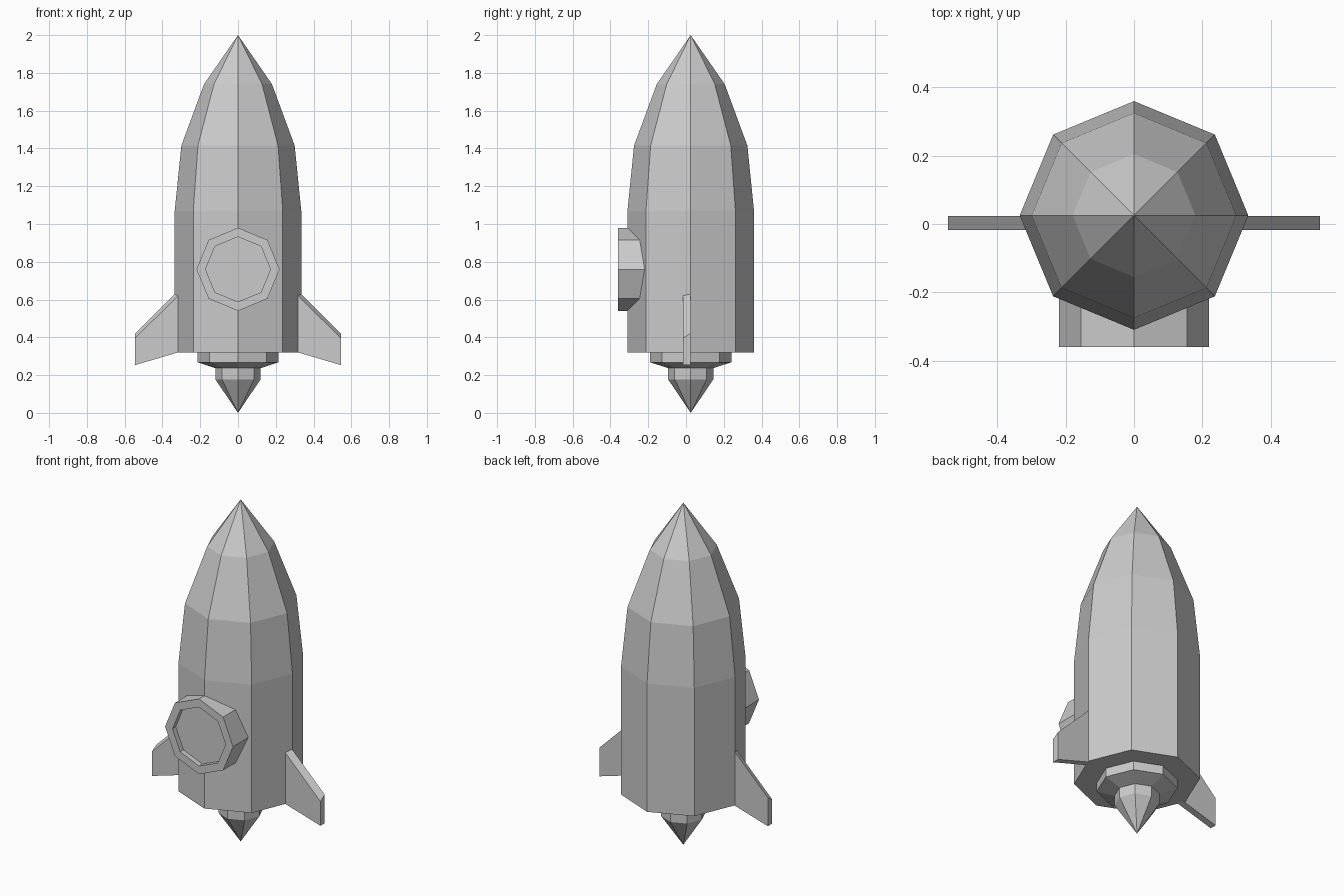
import bpy, bmesh
from math import cos, sin, pi
from mathutils import Matrix

if "Cube" in bpy.data.objects:
    bpy.data.objects.remove(bpy.data.objects["Cube"])

AXIS_Y = 0.025   # the hull axis sits slightly behind the origin


def finish(name, bm):
    bmesh.ops.recalc_face_normals(bm, faces=bm.faces[:])
    mesh = bpy.data.meshes.new(name)
    bm.to_mesh(mesh)
    bm.free()
    obj = bpy.data.objects.new(name, mesh)
    bpy.context.collection.objects.link(obj)
    return obj


def lathe(name, profile, matrix, sides=8):
    """Closed solid of revolution about local z from (radius, height) pairs."""
    bm = bmesh.new()
    rings = []
    for r, h in profile:
        count = sides if r > 0 else 1
        rings.append([bm.verts.new((r * cos(2 * pi * i / sides),
                                    r * sin(2 * pi * i / sides), h))
                      for i in range(count)])
    for a, b in zip(rings, rings[1:]):
        for i in range(sides):
            j = (i + 1) % sides
            quad = [a[i % len(a)], a[j % len(a)], b[j % len(b)], b[i % len(b)]]
            bm.faces.new(list(dict.fromkeys(quad)))
    for ring in (rings[0], rings[-1]):
        if len(ring) > 1:
            bm.faces.new(ring)
    bmesh.ops.transform(bm, matrix=matrix, verts=bm.verts[:])
    return finish(name, bm)


upright = Matrix.Translation((0, AXIS_Y, 0))

# Hull with tapering nose
lathe("hull", [(0.335, 0.32), (0.335, 1.07), (0.30, 1.415), (0.18, 1.74), (0, 2.0)], upright)

# Engine: wide collar, narrow collar and pointed flame
lathe("engine_collar", [(0.12, 0.237), (0.215, 0.268), (0.215, 0.32)], upright)
lathe("engine_flame", [(0, 0), (0.12, 0.178), (0.12, 0.237)], upright)

# Porthole facing the front: rim with a shallow recessed pane
facing_front = Matrix.Translation((0, 0, 0.76)) @ Matrix.Rotation(pi / 2, 4, 'X')
lathe("porthole", [(0.22, 0.21), (0.22, 0.36), (0.172, 0.36), (0.172, 0.33)], facing_front)

# Side fins: the upper edge is bevelled down towards the front
for side, label in ((1, "right"), (-1, "left")):
    bm = bmesh.new()
    loops = []
    for y, drop in ((-0.017, 0.025), (0.023, 0)):
        outline = [(0.318, 0.32), (0.545, 0.253), (0.545, 0.42 - drop), (0.318, 0.645 - drop)]
        loops.append([bm.verts.new((side * x, y, z)) for x, z in outline])
    front, back = loops
    bm.faces.new(front)
    bm.faces.new(back)
    for i in range(4):
        j = (i + 1) % 4
        bm.faces.new((front[i], front[j], back[j], back[i]))
    finish("fin_" + label, bm)
